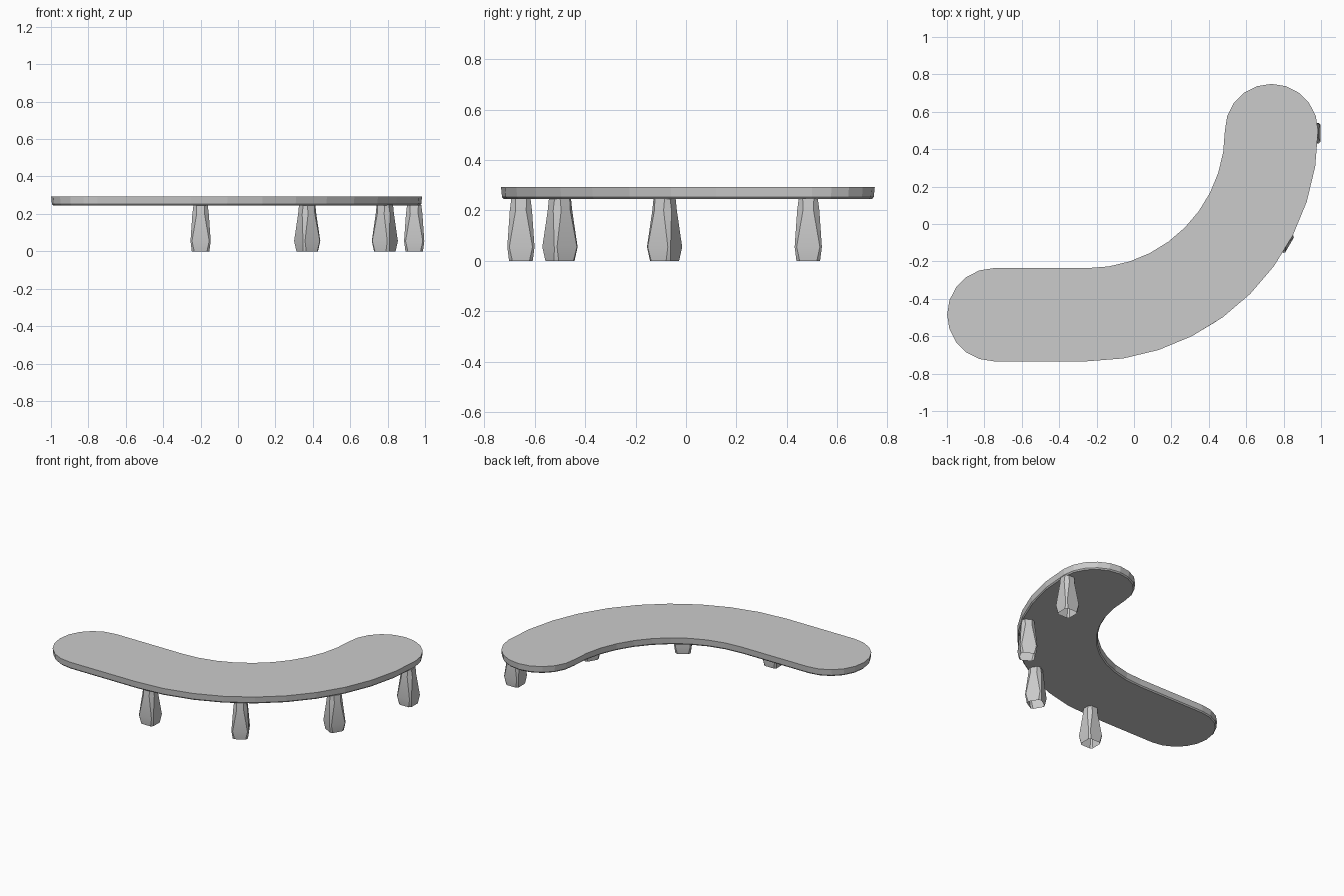
import bpy, bmesh
from math import radians, sin, cos

if "Cube" in bpy.data.objects:
    bpy.data.objects.remove(bpy.data.objects["Cube"])

CX, CY = -0.25, 0.50      # centre of the bend
R = 0.985                 # centreline radius of the bend


def loft(name, rings, cap_bottom=True, cap_top=True):
    """Skin a list of equal-length point rings, bottom to top."""
    bm = bmesh.new()
    vr = [[bm.verts.new(p) for p in ring] for ring in rings]
    n = len(vr[0])
    for a, b in zip(vr, vr[1:]):
        for i in range(n):
            j = (i + 1) % n
            bm.faces.new((a[i], a[j], b[j], b[i]))
    if cap_bottom:
        bm.faces.new(vr[0][::-1])
    if cap_top:
        bm.faces.new(vr[-1])
    mesh = bpy.data.meshes.new(name)
    bm.to_mesh(mesh)
    bm.free()
    obj = bpy.data.objects.new(name, mesh)
    bpy.context.collection.objects.link(obj)
    return obj


def arc(cx, cy, r, a0, a1, n):
    return [(cx + r * cos(radians(a0 + (a1 - a0) * i / n)),
             cy + r * sin(radians(a0 + (a1 - a0) * i / n))) for i in range(n + 1)]


def seat_ring(half, z):
    """Counter-clockwise outline: outer bend, far cap, inner bend, left cap."""
    pts = arc(CX, CY, R + half, -90, 0, 10)
    pts += arc(CX + R, CY, half, 0, 180, 10)[1:]
    pts += arc(CX, CY, R - half, 0, -90, 10)[1:]
    pts += arc(-0.75, CY - R, half, 90, 270, 10)
    return [(x, y, z) for x, y in pts]


# Curved seat slab with a small chamfer underneath
loft("seat", [seat_ring(0.238, 0.245), seat_ring(0.245, 0.253), seat_ring(0.249, 0.293)])


def leg_ring(x, y, ang, z, h, w):
    """Square of half-width h whose flat sides reach only to w."""
    c, s = cos(radians(ang)), sin(radians(ang))
    pts = [(h, -w), (h, w), (w, h), (-w, h), (-h, w), (-h, -w), (-w, -h), (w, -h)]
    return [(x + u * c - v * s, y + u * s + v * c, z) for u, v in pts]


# Tapered legs, squarish at the foot and rounder at the top, open below
profile = [(0.0, 0.047, 0.034), (0.055, 0.054, 0.046), (0.20, 0.044, 0.021), (0.247, 0.038, 0.022)]
legs = [(-0.20, -0.655, -90), (0.37, -0.50, -59), (0.785, -0.085, -30), (0.942, 0.485, 0)]
for i, (x, y, ang) in enumerate(legs):
    leg = loft(f"leg_{i + 1}", [leg_ring(x, y, ang, *p) for p in profile], cap_bottom=False)
    bpy.ops.object.select_all(action='DESELECT')
    leg.select_set(True)
    bpy.context.view_layer.objects.active = leg
    bpy.ops.object.shade_smooth_by_angle(angle=radians(35))
